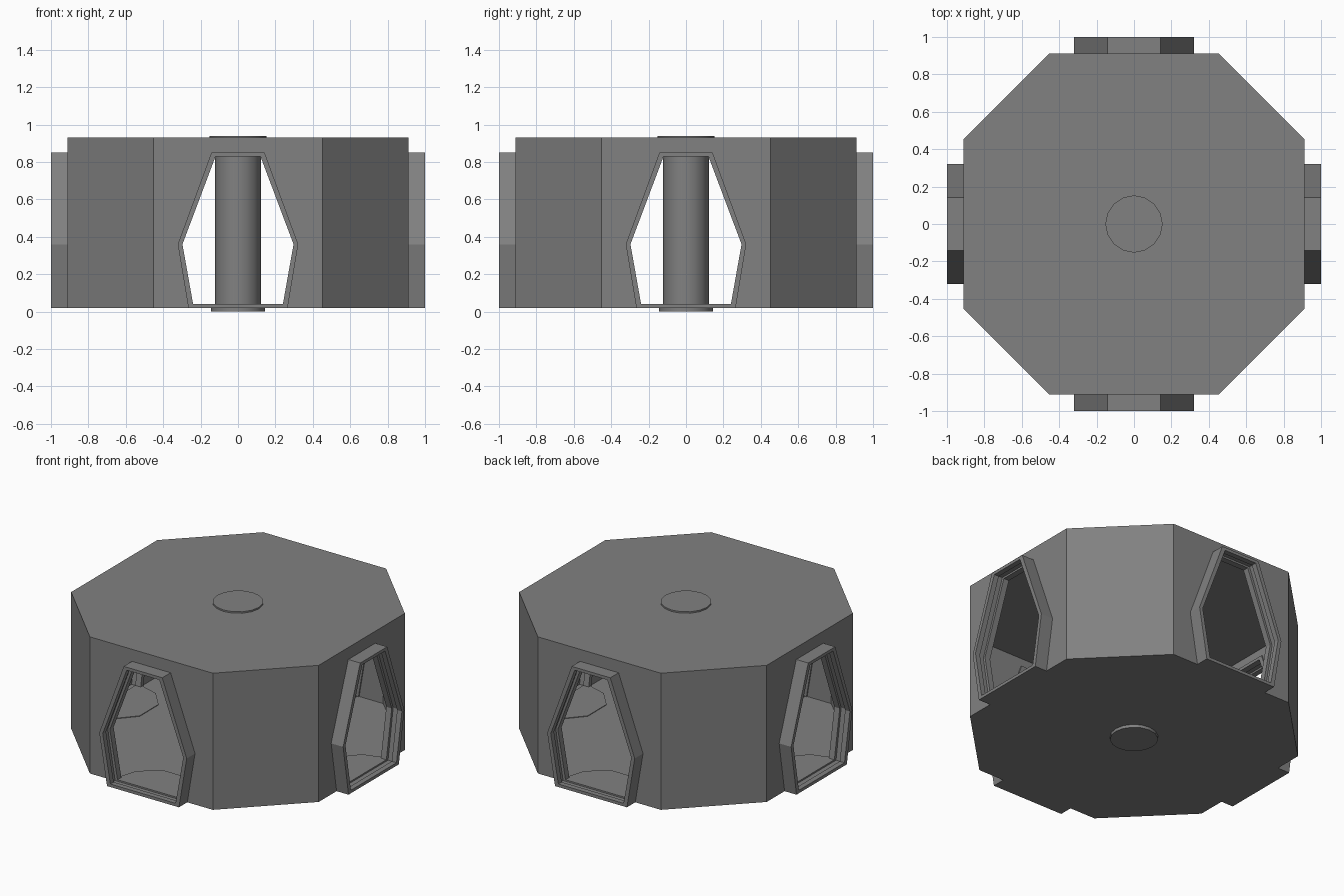
import bpy, bmesh, math
from mathutils import Matrix

if "Cube" in bpy.data.objects:
    bpy.data.objects.remove(bpy.data.objects["Cube"])

grey = bpy.data.materials.new("dark_grey")
grey.diffuse_color = (0.22, 0.22, 0.22, 1.0)
grey.use_nodes = True
grey.node_tree.nodes["Principled BSDF"].inputs["Base Color"].default_value = grey.diffuse_color


def make_object(name, bm):
    bmesh.ops.recalc_face_normals(bm, faces=bm.faces[:])
    mesh = bpy.data.meshes.new(name)
    bm.to_mesh(mesh)
    bm.free()
    mesh.materials.append(grey)
    ob = bpy.data.objects.new(name, mesh)
    bpy.context.collection.objects.link(ob)
    return ob


def loft(name, loops, closed=False, angle=0.0):
    """Skin equal-length loops; either cap the ends or join last to first."""
    bm = bmesh.new()
    rings = [[bm.verts.new(p) for p in loop] for loop in loops]
    n = len(rings[0])
    pairs = list(zip(rings, rings[1:])) + ([(rings[-1], rings[0])] if closed else [])
    for a, b in pairs:
        for i in range(n):
            j = (i + 1) % n
            bm.faces.new((a[i], a[j], b[j], b[i]))
    if not closed:
        bm.faces.new(rings[0])
        bm.faces.new(rings[-1])
    bm.transform(Matrix.Rotation(angle, 4, 'Z'))
    return make_object(name, bm)


def octagon(a, b, z):
    quarter = [(a, -b), (a, b), (b, a), (-b, a), (-a, b), (-a, -b), (-b, -a), (b, -a)]
    return [(x, y, z) for x, y in quarter]


def circle(r, z, n=16):
    return [(r * math.cos(2 * math.pi * i / n), r * math.sin(2 * math.pi * i / n), z)
            for i in range(n)]


def hexagon(half, y):
    """Doorway outline from its right-hand points, mirrored to the left."""
    pts = half + [(-x, z) for x, z in reversed(half)]
    return [(x, y, z) for x, z in pts]


def cut(target, cutter):
    mod = target.modifiers.new("cut", 'BOOLEAN')
    mod.operation = 'DIFFERENCE'
    mod.solver = 'EXACT'
    mod.object = cutter
    bpy.context.view_layer.update()
    deps = bpy.context.evaluated_depsgraph_get()
    mesh = bpy.data.meshes.new_from_object(target.evaluated_get(deps))
    target.modifiers.clear()
    target.data = mesh
    bpy.data.objects.remove(cutter, do_unlink=True)


# Doorway outlines: bottom, middle and top corner
OUTER = [(0.265, 0.02), (0.322, 0.36), (0.142, 0.85)]
GROOVE = [(0.258, 0.03), (0.312, 0.36), (0.134, 0.842)]
INNER = [(0.24, 0.04), (0.297, 0.36), (0.12, 0.83)]
OPENING = [(0.256, 0.037), (0.314, 0.36), (0.136, 0.843)]

# Thin hollow eight-sided shell with two crossing doorways
shell = loft("room_shell", [octagon(0.912, 0.453, 0.02), octagon(0.912, 0.453, 0.93)])
cut(shell, loft("hollow", [octagon(0.893, 0.445, 0.036), octagon(0.893, 0.445, 0.905)]))
for k in range(2):
    cut(shell, loft("door_cut", [hexagon(OPENING, -1.2), hexagon(OPENING, 1.2)],
                    angle=k * math.pi / 2))

# Grooved door frames and faceted threshold pads on four sides
for k in range(4):
    turn = k * math.pi / 2
    section = [(OUTER, -1.0), (INNER, -1.0), (INNER, -0.965), (GROOVE, -0.965),
               (GROOVE, -0.925), (INNER, -0.925), (INNER, -0.885), (OUTER, -0.885)]
    loft(f"door_frame_{k + 1}", [hexagon(p, y) for p, y in section], True, turn)
    half = [(0.26, -0.89), (0.22, -0.76), (0.1, -0.655)]
    pad = half + [(-x, y) for x, y in reversed(half)]
    loft(f"threshold_pad_{k + 1}", [[(x, y, z) for x, y in pad] for z in (0.03, 0.04)],
         False, turn)

# Central column passing through floor and roof, with wider end discs
column = loft("central_column", [circle(0.145, 0.0), circle(0.145, 0.028),
                                 circle(0.122, 0.032), circle(0.122, 0.91),
                                 circle(0.153, 0.915), circle(0.153, 0.94)])
bpy.ops.object.select_all(action='DESELECT')
column.select_set(True)
bpy.context.view_layer.objects.active = column
bpy.ops.object.shade_smooth_by_angle(angle=math.radians(35))
